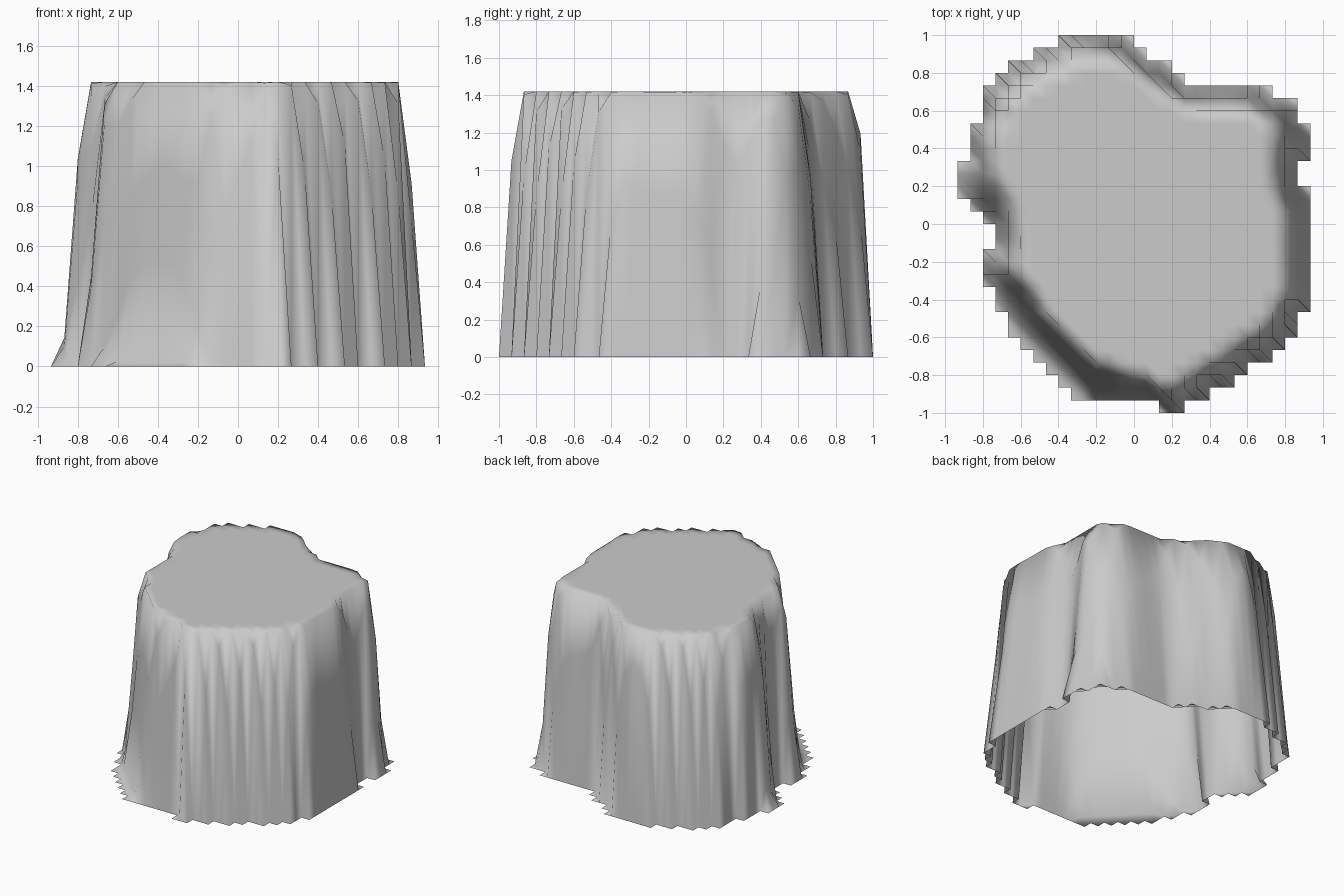
import bpy
import bmesh
import math

default_cube = bpy.data.objects.get("Cube")
if default_cube:
    bpy.data.objects.remove(default_cube, do_unlink=True)

CELL = 1 / 15          # size of one terrain cell
TOP = 1.42             # height of the flat plateau
BLUR = 1.2             # softness of the rim, in cells
REACH = 4

# Footprint: first and last grid line of every row of cells, from back to front
LEFT = [-6, -8, -10, -11, -12, -12, -12, -13, -13, -13, -14, -14, -14, -13, -12,
        -11, -11, -12, -12, -12, -11, -11, -10, -10, -9, -8, -7, -6, -5, 2]
RIGHT = [0, 1, 3, 4, 11, 13, 13, 14, 14, 14, 13, 13, 14, 14, 14,
         14, 14, 14, 14, 14, 14, 14, 13, 13, 12, 11, 9, 8, 6, 4]

# Wall steepness around the plateau: compass angle in degrees and offset
STEEPNESS = [(0, -.06), (20, -.06), (38, -.04), (60, -.03), (85, 0), (100, .05),
             (118, .07), (150, .07), (160, -.14), (170, -.14), (180, 0), (200, -.05),
             (215, -.28), (225, -.31), (253, -.31), (264, -.1), (275, 0),
             (282, .22), (292, .05), (330, .05), (345, -.06), (360, -.06)]

cells = {(x, 14 - row)
         for row, (start, end) in enumerate(zip(LEFT, RIGHT))
         for x in range(start, end)}


def corners(x, y):
    return [(x, y), (x + 1, y), (x + 1, y + 1), (x, y + 1)]


def is_inner(x, y):
    """A grid point is inner when all four cells around it are filled."""
    return all((x - i, y - j) in cells for i in (0, 1) for j in (0, 1))


points = {p for cell in cells for p in corners(*cell)}
inner = {p for p in points if is_inner(*p)}

# Round kernel that softens the footprint into a steep, gently rippled wall
span = range(-REACH, REACH + 1)
kernel = {(i, j): math.exp(-(i * i + j * j) / (2 * BLUR * BLUR))
          for i in span for j in span}
total = sum(kernel.values())


def steepness(x, y):
    angle = math.degrees(math.atan2(y, x)) % 360
    for (a, low), (b, high) in zip(STEEPNESS, STEEPNESS[1:]):
        if a <= angle <= b:
            return low + (high - low) * (angle - a) / (b - a)


def height(x, y):
    if (x, y) not in inner:
        return 0.0
    cover = sum(w for (i, j), w in kernel.items() if (x + i, y + j) in inner) / total
    # The offset fades out towards the flat middle
    cover += steepness(x, y) * min(1, 14 * (1 - cover))
    t = min(max((cover - 0.26) / 0.6, 0.08), 1)
    return TOP * t * t * (3 - 2 * t)


# Plateau: one open-bottomed sheet, every cell folded along the same diagonal
bm = bmesh.new()
verts = {(x, y): bm.verts.new((x * CELL, y * CELL, height(x, y)))
         for x, y in sorted(points)}
for cell in sorted(cells):
    a, b, c, d = [verts[p] for p in corners(*cell)]
    bm.faces.new((a, b, d))
    bm.faces.new((b, c, d))

mesh = bpy.data.meshes.new("plateau")
bm.to_mesh(mesh)
bm.free()
mesh.shade_smooth()

plateau = bpy.data.objects.new("plateau", mesh)
bpy.context.collection.objects.link(plateau)

# Plain grey stone
grey = bpy.data.materials.new("plain grey")
grey.use_nodes = True
colour = (0.6, 0.6, 0.6, 1)
grey.diffuse_color = colour
grey.node_tree.nodes["Principled BSDF"].inputs["Base Color"].default_value = colour
mesh.materials.append(grey)
